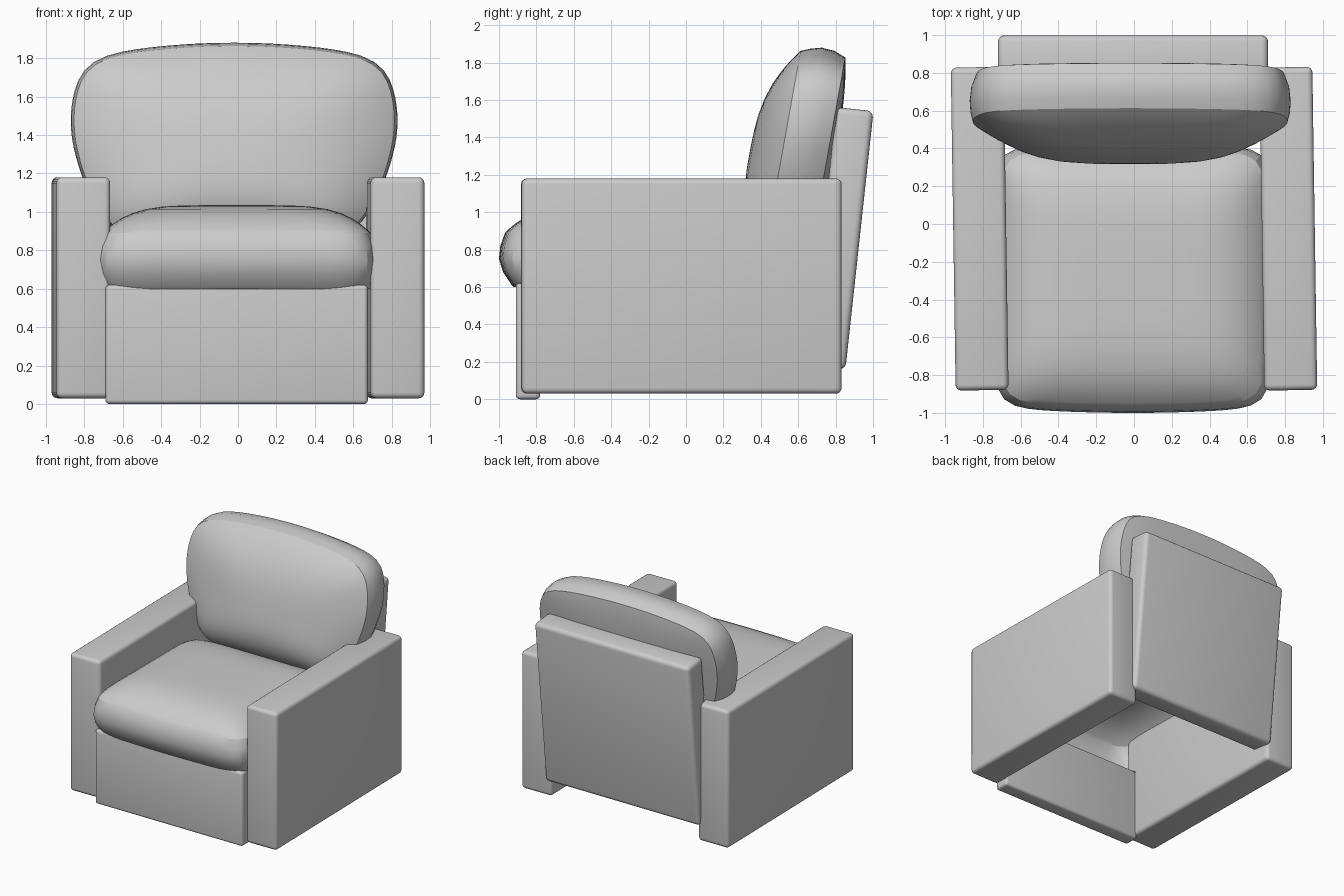
import bpy, bmesh
from math import cos, sin, pi, radians
from mathutils import Matrix, Vector

if "Cube" in bpy.data.objects:
    bpy.data.objects.remove(bpy.data.objects["Cube"])


def finish(name, bm, angle=30):
    bmesh.ops.recalc_face_normals(bm, faces=bm.faces)
    mesh = bpy.data.meshes.new(name)
    bm.to_mesh(mesh)
    bm.free()
    ob = bpy.data.objects.new(name, mesh)
    bpy.context.collection.objects.link(ob)
    bpy.ops.object.select_all(action='DESELECT')
    ob.select_set(True)
    bpy.context.view_layer.objects.active = ob
    bpy.ops.object.shade_smooth_by_angle(angle=radians(angle))
    return ob


def rounded_box(name, size, centre, radius, rot=(0, 0)):
    """Bevelled box; rot = (x, z) turn in radians."""
    bm = bmesh.new()
    bmesh.ops.create_cube(bm, size=1, matrix=Matrix.Diagonal((*size, 1)))
    bmesh.ops.bevel(bm, geom=bm.edges[:], offset=radius, segments=4,
                    profile=0.5, affect='EDGES')
    ob = finish(name, bm, 35)
    ob.location = centre
    ob.rotation_euler = (rot[0], 0, rot[1])
    return ob


def squircle(n, count=96):
    pts = []
    for i in range(count):
        c, s = cos(2 * pi * i / count), sin(2 * pi * i / count)
        r = (abs(c) ** n + abs(s) ** n) ** (-1 / n)
        pts.append((c * r, s * r))
    return pts


def crown(sa, sb, w, height, power):
    """Rings of a puffed face that starts at a seam of scale sa, sb."""
    out = []
    for t in (0.97, 0.92, 0.86, 0.78, 0.68, 0.55, 0.4, 0.25, 0.1):
        out.append((sa * t, sb * t, w + height * (1 - t ** power), 2 + 8 * t * t))
    return out


def cushion(name, rings, place, close_start):
    """Loft of squircle rings (scale a, scale b, depth, exponent)."""
    bm = bmesh.new()
    loops = [[bm.verts.new(place(a * sa, b * sb, w)) for a, b in squircle(n)]
             for sa, sb, w, n in rings]
    for lo, hi in zip(loops, loops[1:]):
        for i in range(len(lo)):
            j = (i + 1) % len(lo)
            bm.faces.new((lo[i], lo[j], hi[j], hi[i]))
    for loop in ([loops[0]] if close_start else []) + [loops[-1]]:
        mid = bm.verts.new(sum((v.co for v in loop), Vector()) / len(loop))
        for i in range(len(loop)):
            bm.faces.new((loop[i], loop[(i + 1) % len(loop)], mid))
    return finish(name, bm, 28)


# arms, both turned very slightly the same way
for side, x in (("left", -0.817), ("right", 0.817)):
    rounded_box(side + "_arm", (0.28, 1.71, 1.15), (x, -0.025, 0.605), 0.03, (0, 0.015))

# front panel and leaning back panel
rounded_box("front_panel", (1.365, 0.13, 0.62), (-0.007, -0.845, 0.31), 0.022)
rounded_box("back_panel", (1.43, 0.2, 1.39), (-0.005, 0.828, 0.86), 0.035, (-radians(6.2), 0))


# seat cushion: open underneath with a turned-in lip, puffed top
def place_seat(a, b, w):
    bow = 0.03 * (1 - a * a) * max(0, -b)
    return (-0.007 + 0.73 * a, -0.28 + 0.69 * b - bow, w)


seat = [(0.96, 0.76, 0.605, 10), (0.965, 0.89, 0.6, 10), (0.975, 0.91, 0.615, 10),
        (0.993, 0.97, 0.68, 10), (1, 1, 0.75, 10), (0.988, 0.99, 0.82, 10),
        (0.955, 0.955, 0.89, 10)]
seat += crown(0.955, 0.955, 0.89, 0.145, 5)
cushion("seat_cushion", seat, place_seat, False)


# back cushion: arched top, narrowing sides, leaning back
def place_back(a, b, w):
    z = 1.3 + (0.58 if b > 0 else 0.45) * b
    x = 0.85 * a * (1 - 0.7 * (z - 1.5) ** 2)
    z -= 0.075 * a * a * max(0, b)
    return (-0.02 + x, 0.49 + 0.18 * (z - 1.18) + w, z)


back = crown(0.98, 0.97, 0, -0.175, 3)[::-1]
back += [(0.98, 0.97, 0, 10), (0.995, 0.99, 0.05, 10), (1, 1, 0.11, 10),
         (0.99, 0.97, 0.18, 10), (0.96, 0.91, 0.245, 10)]
back += crown(0.96, 0.91, 0.245, 0.04, 3)
cushion("back_cushion", back, place_back, True)
